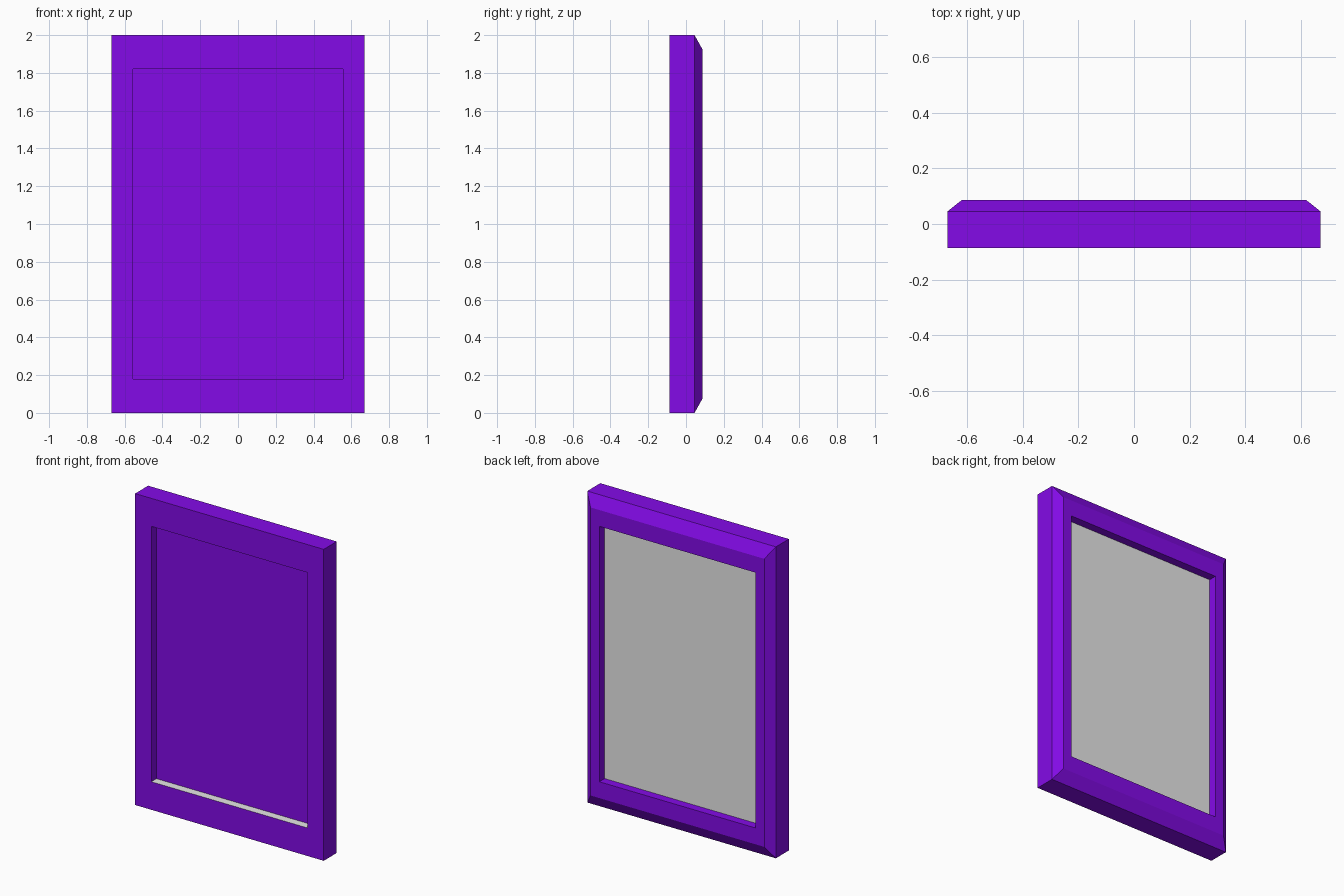
import bpy
import bmesh

cube = bpy.data.objects.get("Cube")
if cube:
    bpy.data.objects.remove(cube)


def make_material(name, rgb):
    mat = bpy.data.materials.new(name)
    mat.use_nodes = True
    mat.diffuse_color = (*rgb, 1)
    mat.node_tree.nodes["Principled BSDF"].inputs["Base Color"].default_value = (*rgb, 1)
    return mat


purple = make_material("purple", (0.285, 0.004, 1.0))
grey = make_material("light grey", (0.8, 0.8, 0.8))

# Rectangular rings from front recess to back recess: half width, half height, depth
rings = [
    (0.555, 0.82, -0.035),
    (0.555, 0.82, -0.087),
    (0.67, 1.0, -0.087),
    (0.67, 1.0, 0.045),
    (0.617, 0.925, 0.087),
    (0.555, 0.82, 0.087),
    (0.555, 0.82, 0.033),
]
corners = [(-1, -1), (1, -1), (1, 1), (-1, 1)]

# Frame with a bevelled back and a panel closing the opening
bm = bmesh.new()
loops = [[bm.verts.new((sx * w, y, 1 + sz * h)) for sx, sz in corners] for w, h, y in rings]
for a, b in zip(loops, loops[1:]):
    for i in range(4):
        j = (i + 1) % 4
        bm.faces.new((a[i], a[j], b[j], b[i]))
bm.faces.new(loops[0])
bm.faces.new(loops[-1])
bmesh.ops.recalc_face_normals(bm, faces=bm.faces)

# Grey back of the panel and grey sill of the front recess
for face in bm.faces:
    centre = face.calc_center_median()
    back_panel = face.normal.y > 0.9 and centre.y < 0.05
    front_sill = face.normal.z > 0.9 and centre.y < -0.05 and centre.z < 1
    face.material_index = int(back_panel or front_sill)

mesh = bpy.data.meshes.new("panel_frame")
bm.to_mesh(mesh)
bm.free()
mesh.materials.append(purple)
mesh.materials.append(grey)
frame = bpy.data.objects.new("panel_frame", mesh)
bpy.context.collection.objects.link(frame)
